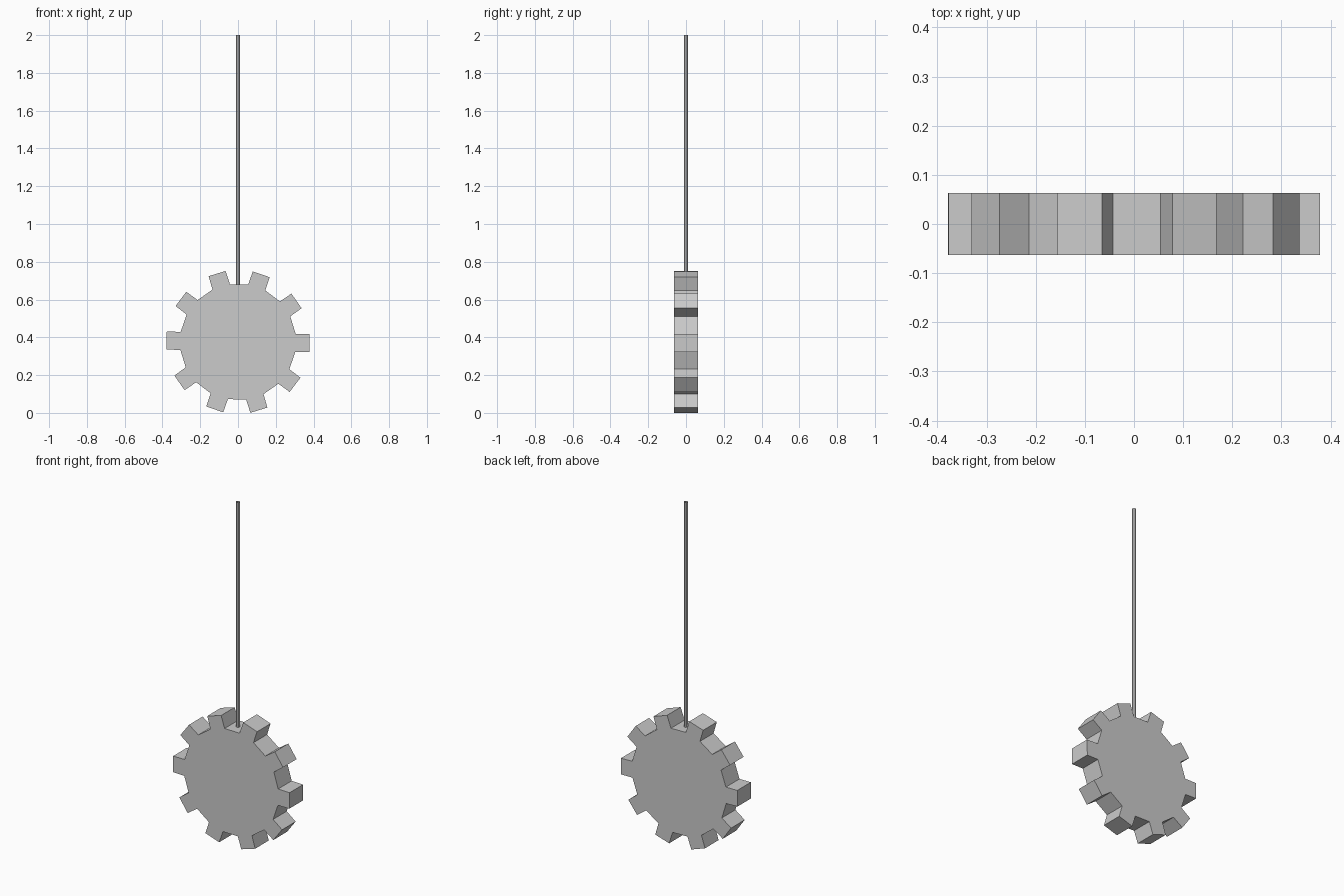
import bpy, bmesh
from math import radians, sin, cos, pi

if "Cube" in bpy.data.objects:
    bpy.data.objects.remove(bpy.data.objects["Cube"])

TEETH, R_OUT, R_ROOT, HALF_T = 10, 0.381, 0.308, 0.063
CZ = 0.376
ROD_R, ROD_SIDES = 0.0115, 8


def make_object(name, bm):
    bmesh.ops.recalc_face_normals(bm, faces=bm.faces)
    mesh = bpy.data.meshes.new(name)
    bm.to_mesh(mesh)
    bm.free()
    obj = bpy.data.objects.new(name, mesh)
    bpy.context.collection.objects.link(obj)
    return obj


# Gear wheel: toothed outline extruded along y
bm = bmesh.new()
outline = []
for i in range(TEETH):
    mid = 360 / TEETH * i - 1
    for offset, r in ((-9, R_ROOT), (-7.1, R_OUT), (7.1, R_OUT), (9, R_ROOT)):
        a = radians(mid + offset)
        outline.append(bm.verts.new((r * cos(a), -HALF_T, CZ + r * sin(a))))
face = bm.faces.new(outline)
ext = bmesh.ops.extrude_face_region(bm, geom=[face], use_keep_orig=True)
moved = [g for g in ext["geom"] if isinstance(g, bmesh.types.BMVert)]
bmesh.ops.translate(bm, verts=moved, vec=(0, 2 * HALF_T, 0))
make_object("gear_wheel", bm)

# Hanging rod: thin open tube, from the gap between two teeth to the top
bm = bmesh.new()
bottom, top = 0.67, 2.0
rings = [[bm.verts.new((ROD_R * cos(2 * pi * k / ROD_SIDES),
                        ROD_R * sin(2 * pi * k / ROD_SIDES), z))
          for k in range(ROD_SIDES)] for z in (bottom, top)]
for k in range(ROD_SIDES):
    n = (k + 1) % ROD_SIDES
    bm.faces.new((rings[0][k], rings[0][n], rings[1][n], rings[1][k]))
make_object("hanging_rod", bm)
